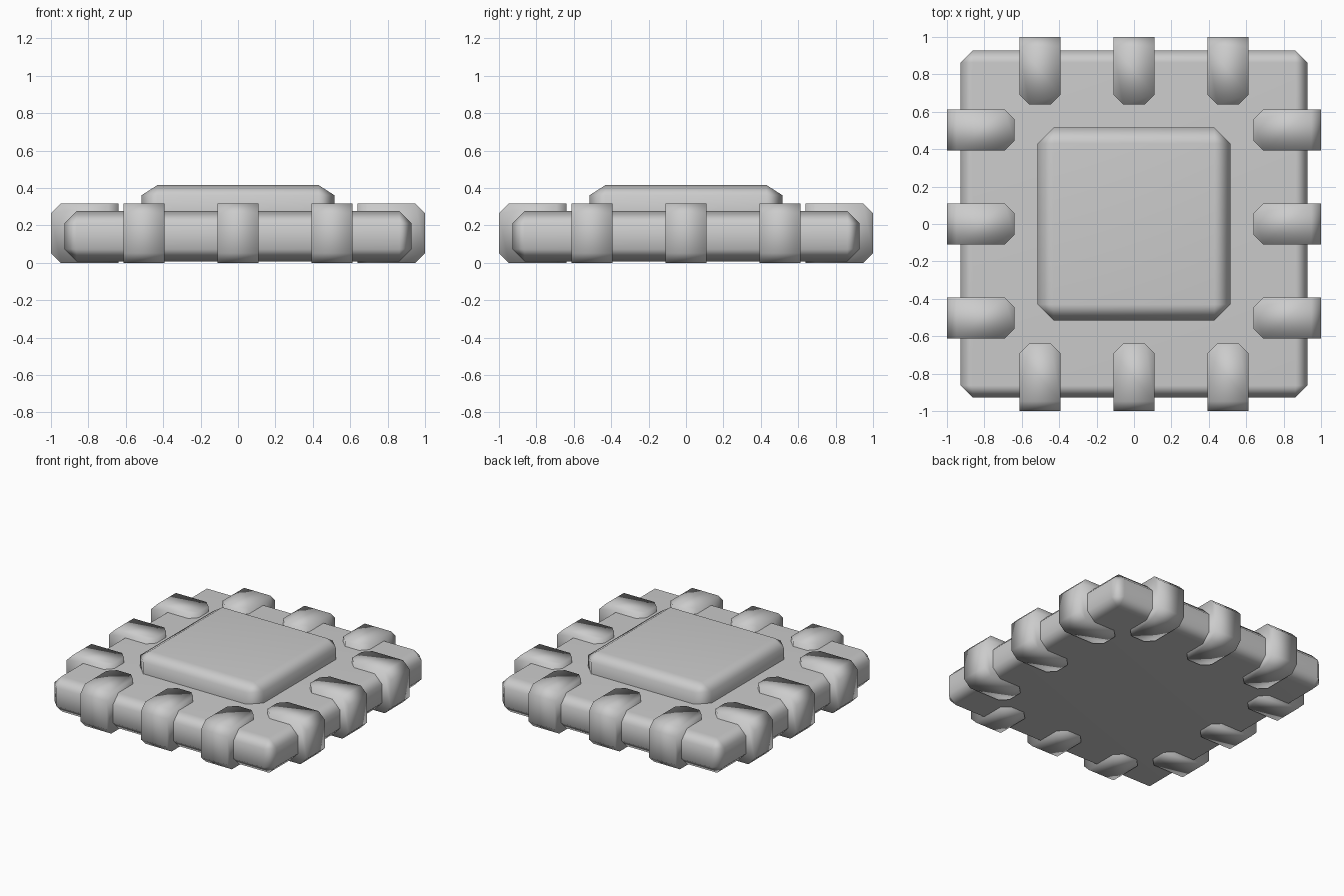
import bpy, bmesh, math
from mathutils import Matrix, Vector

if "Cube" in bpy.data.objects:
    bpy.data.objects.remove(bpy.data.objects["Cube"])


def box(bm, size):
    bmesh.ops.create_cube(bm, size=1, matrix=Matrix.Diagonal((*size, 1)))


def bevel(bm, edges, w):
    bmesh.ops.bevel(bm, geom=edges, offset=w, offset_type='OFFSET', segments=1,
                    profile=0.5, affect='EDGES', clamp_overlap=True)


def finish(name, bm, matrix):
    bm.transform(matrix)
    bmesh.ops.recalc_face_normals(bm, faces=bm.faces)
    me = bpy.data.meshes.new(name)
    bm.to_mesh(me)
    bm.free()
    me.polygons.foreach_set("use_smooth", [True] * len(me.polygons))
    ob = bpy.data.objects.new(name, me)
    bpy.context.collection.objects.link(ob)
    return ob


def slab(name, width, z0, z1, chamfer, z_squash=1.0):
    """Square slab with every edge chamfered; flat faces keep their normals."""
    bm = bmesh.new()
    box(bm, (width, width, (z1 - z0) / z_squash))
    bevel(bm, bm.edges[:], chamfer)
    ob = finish(name, bm, Matrix.Translation((0, 0, (z0 + z1) / 2))
                @ Matrix.Diagonal((1, 1, z_squash, 1)))
    ob.modifiers.new("weighted", 'WEIGHTED_NORMAL')


def pin(name, x, turn):
    """Block on the front edge: chamfered outer top/bottom and inner corners."""
    bm = bmesh.new()
    box(bm, (0.22, 0.36, 0.316))
    edges = []
    for e in bm.edges:
        mid = (e.verts[0].co + e.verts[1].co) / 2
        d = e.verts[1].co - e.verts[0].co
        if (mid.y < -0.1 and abs(d.x) > 0.1) or (mid.y > 0.1 and abs(d.z) > 0.1):
            edges.append(e)
    bevel(bm, edges, 0.052)
    finish(name, bm, Matrix.Rotation(turn, 4, 'Z')
           @ Matrix.Translation((x, -0.82, 0.158)))


# Chip body and raised centre
slab("base_plate", 1.856, 0.008, 0.276, 0.065)
slab("raised_core", 1.03, 0.12, 0.416, 0.085, 0.64)

# Three contact pins on each of the four sides
for side, label in enumerate(("front", "right", "back", "left")):
    for i, x in enumerate((-0.503, 0, 0.503)):
        pin(f"{label}_pin_{i + 1}", x, side * math.pi / 2)
